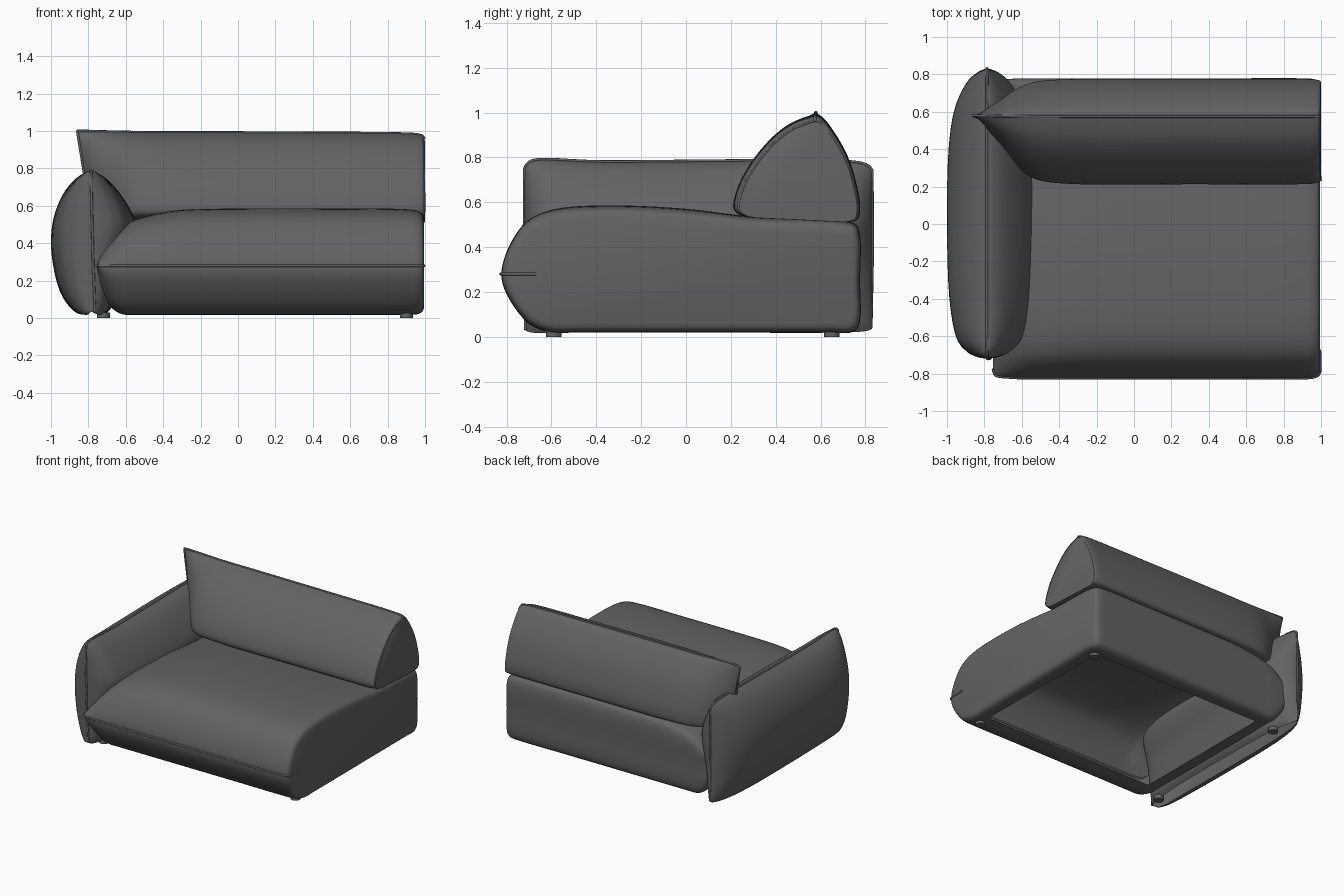
import bpy, bmesh, math
from mathutils import Vector

if "Cube" in bpy.data.objects:
    bpy.data.objects.remove(bpy.data.objects["Cube"])

fabric = bpy.data.materials.new("charcoal_fabric")
fabric.diffuse_color = (0.125, 0.125, 0.125, 1)
fabric.use_nodes = True
fabric.node_tree.nodes["Principled BSDF"].inputs["Base Color"].default_value = fabric.diffuse_color


def smooth(points, n):
    """Centripetal spline through points of any dimension; keeps every input point."""
    p = [Vector(q) for q in points]
    p = [p[0] * 2 - p[1]] + p + [p[-1] * 2 - p[-2]]
    out = []
    for i in range(1, len(p) - 2):
        a, b, c, d = p[i - 1:i + 3]
        t0 = 0
        t1 = (b - a).length ** 0.5
        t2 = t1 + (c - b).length ** 0.5
        t3 = t2 + (d - c).length ** 0.5
        for k in range(n):
            t = t1 + (t2 - t1) * k / n
            mix = lambda u, v, s, e: u * ((e - t) / (e - s)) + v * ((t - s) / (e - s))
            a1, a2, a3 = mix(a, b, t0, t1), mix(b, c, t1, t2), mix(c, d, t2, t3)
            out.append(mix(mix(a1, a2, t0, t2), mix(a2, a3, t1, t3), t1, t2))
    return out + [p[-2]]


def finish(obj, angle=35):
    obj.data.materials.append(fabric)
    bpy.ops.object.select_all(action='DESELECT')
    obj.select_set(True)
    bpy.context.view_layer.objects.active = obj
    if obj.type == 'MESH':
        bpy.ops.object.shade_smooth_by_angle(angle=math.radians(angle))


def loft(name, rings, closed=True, opening=None):
    """Skin a list of rings, cap both ends, then cut away faces chosen by opening()."""
    bm = bmesh.new()
    vs = [[bm.verts.new(c) for c in r] for r in rings]
    m = len(vs[0])
    for r, s in zip(vs, vs[1:]):
        for j in range(m if closed else m - 1):
            k = (j + 1) % m
            bm.faces.new((r[j], r[k], s[k], s[j]))
    bm.faces.new(vs[0])
    bm.faces.new(vs[-1][::-1])
    bmesh.ops.recalc_face_normals(bm, faces=bm.faces)
    if opening:
        cut = [f for f in bm.faces if opening(f.calc_center_median())]
        bmesh.ops.delete(bm, geom=cut, context='FACES')
    me = bpy.data.meshes.new(name)
    bm.to_mesh(me)
    bm.free()
    obj = bpy.data.objects.new(name, me)
    bpy.context.collection.objects.link(obj)
    finish(obj)


def piping(name, pts, radius=0.007):
    cu = bpy.data.curves.new(name, 'CURVE')
    cu.dimensions = '3D'
    cu.bevel_depth = radius
    cu.bevel_resolution = 2
    cu.use_fill_caps = True
    sp = cu.splines.new('POLY')
    sp.points.add(len(pts) - 1)
    for q, c in zip(sp.points, pts):
        q.co = (*c, 1)
    obj = bpy.data.objects.new(name, cu)
    bpy.context.collection.objects.link(obj)
    finish(obj)


# Seat: rounded nose profile (y, z), pillow-tapered at the arm end, open underneath
seat_profile = smooth([
    (0.66, 0.02), (0.735, 0.02), (0.77, 0.05), (0.775, 0.25), (0.77, 0.48), (0.74, 0.51),
    (0.3, 0.535), (0, 0.57), (-0.3, 0.585), (-0.55, 0.575), (-0.66, 0.545), (-0.725, 0.5),
    (-0.785, 0.41), (-0.815, 0.33), (-0.822, 0.28), (-0.815, 0.23), (-0.785, 0.165),
    (-0.74, 0.1), (-0.69, 0.052), (-0.6, 0.021), (-0.5, 0.02)], 4)
# x, upper height, lower height, inset
seat_stations = smooth([
    (-0.755, 0.03, 0.04, 0.05), (-0.745, 0.14, 0.25, 0.02), (-0.72, 0.3, 0.62, 0.008),
    (-0.66, 0.55, 0.92, 0.003), (-0.6, 0.73, 1, 0), (-0.55, 0.81, 1, 0), (-0.45, 0.9, 1, 0),
    (-0.3, 0.98, 1, 0), (0, 1, 1, 0), (0.5, 1, 1, 0), (0.9, 0.99, 1, 0),
    (0.96, 0.975, 1, 0.004), (0.985, 0.965, 0.99, 0.015), (0.995, 0.955, 0.98, 0.035)], 4)


def seat_point(st, p):
    x, up, low, inset = st
    s = (up if p[1] > 0.28 else low) * (1 - inset / 0.27)
    return (x, p[0] * (1 - inset / 0.8), 0.28 + (p[1] - 0.28) * s)


loft("seat", [[seat_point(s, p) for p in seat_profile] for s in seat_stations],
     opening=lambda c: c.z < 0.03 and -0.55 < c.x < 0.9 and -0.5 < c.y < 0.66)
nose = [Vector(seat_point(s, (-0.824, 0.28))) for s in seat_stations]
piping("seat_piping", nose + [(0.995, -0.76, 0.28), (0.994, -0.67, 0.28)])

# Backrest: leaning wedge cushion (y, z), narrowing to a fin at the arm end
back_profile = smooth([
    (0.3, 0.53), (0.25, 0.54), (0.215, 0.57), (0.23, 0.66), (0.285, 0.77), (0.375, 0.885),
    (0.46, 0.955), (0.54, 0.99), (0.585, 1.0), (0.615, 0.98), (0.66, 0.92), (0.72, 0.81),
    (0.76, 0.68), (0.775, 0.58), (0.765, 0.525), (0.72, 0.51)], 4)
# x, depth, height
back_stations = smooth([
    (-0.86, 0.04, 1), (-0.8, 0.3, 1), (-0.72, 0.54, 0.995), (-0.6, 0.83, 0.99),
    (-0.5, 0.95, 0.985), (-0.3, 1, 0.985), (0.3, 1, 0.98), (0.9, 1, 0.97),
    (0.96, 0.99, 0.96), (0.985, 0.97, 0.945), (0.995, 0.935, 0.91)], 4)


def back_point(st, p):
    x, depth, height = st
    z = 0.53 + (p[1] - 0.53) * height
    return (x + (1 - z) * 0.17 * (1 - depth), 0.58 + (p[0] - 0.58) * depth, z)


loft("backrest", [[back_point(s, p) for p in back_profile] for s in back_stations])
piping("backrest_top_piping", [back_point(s, (0.575, 1.0)) for s in back_stations])
end = back_stations[-4]
piping("backrest_side_piping", [Vector(back_point(back_stations[-2], p))
                                for p in back_profile[8:36]], 0.005)
piping("backrest_fin_piping", [back_point(back_stations[0], p) for p in back_profile[4:36]])

# Arm: upright pillow section (x, z), tapered to a seam at both ends, open underneath
arm_profile = smooth([
    (-0.82, 0.018), (-0.86, 0.025), (-0.91, 0.07), (-0.955, 0.15), (-0.988, 0.28),
    (-1.0, 0.41), (-0.985, 0.54), (-0.935, 0.665), (-0.865, 0.75), (-0.79, 0.785),
    (-0.72, 0.76), (-0.64, 0.68), (-0.575, 0.58), (-0.545, 0.5), (-0.56, 0.42),
    (-0.61, 0.3), (-0.65, 0.15), (-0.68, 0.05), (-0.71, 0.018)], 4)
# y, thickness, height
arm_stations = smooth([
    (-0.72, 0.05, 0.9), (-0.71, 0.26, 0.95), (-0.68, 0.52, 1.0), (-0.6, 0.78, 1.01),
    (-0.4, 0.94, 0.985), (0, 1, 0.99), (0.4, 0.96, 1), (0.6, 0.83, 1), (0.75, 0.53, 0.98),
    (0.81, 0.25, 0.94), (0.83, 0.05, 0.88)], 4)


def arm_point(st, p):
    y, thick, height = st
    h = height if p[1] > 0.4 else 1 - (1 - height) * 0.4
    return (-0.785 + (p[0] + 0.785) * thick, y, 0.4 + (p[1] - 0.4) * h)


loft("arm", [[arm_point(s, p) for p in arm_profile] for s in arm_stations], closed=False)
ridge = [arm_point(s, (-0.787, 0.787)) for s in arm_stations]
piping("arm_piping", [(-0.765, -0.715, 0.03), (-0.775, -0.722, 0.3)] + ridge
       + [(-0.787, 0.832, 0.4), (-0.785, 0.825, 0.04)])

# Feet: short round pads near the corners
for i, (x, y) in enumerate([(x, y) for x in (-0.72, 0.9) for y in (-0.59, 0.65)]):
    bpy.ops.mesh.primitive_cylinder_add(vertices=24, radius=0.035, depth=0.03,
                                        location=(x, y, 0.015))
    foot = bpy.context.object
    foot.name = f"foot_{i + 1}"
    finish(foot)
